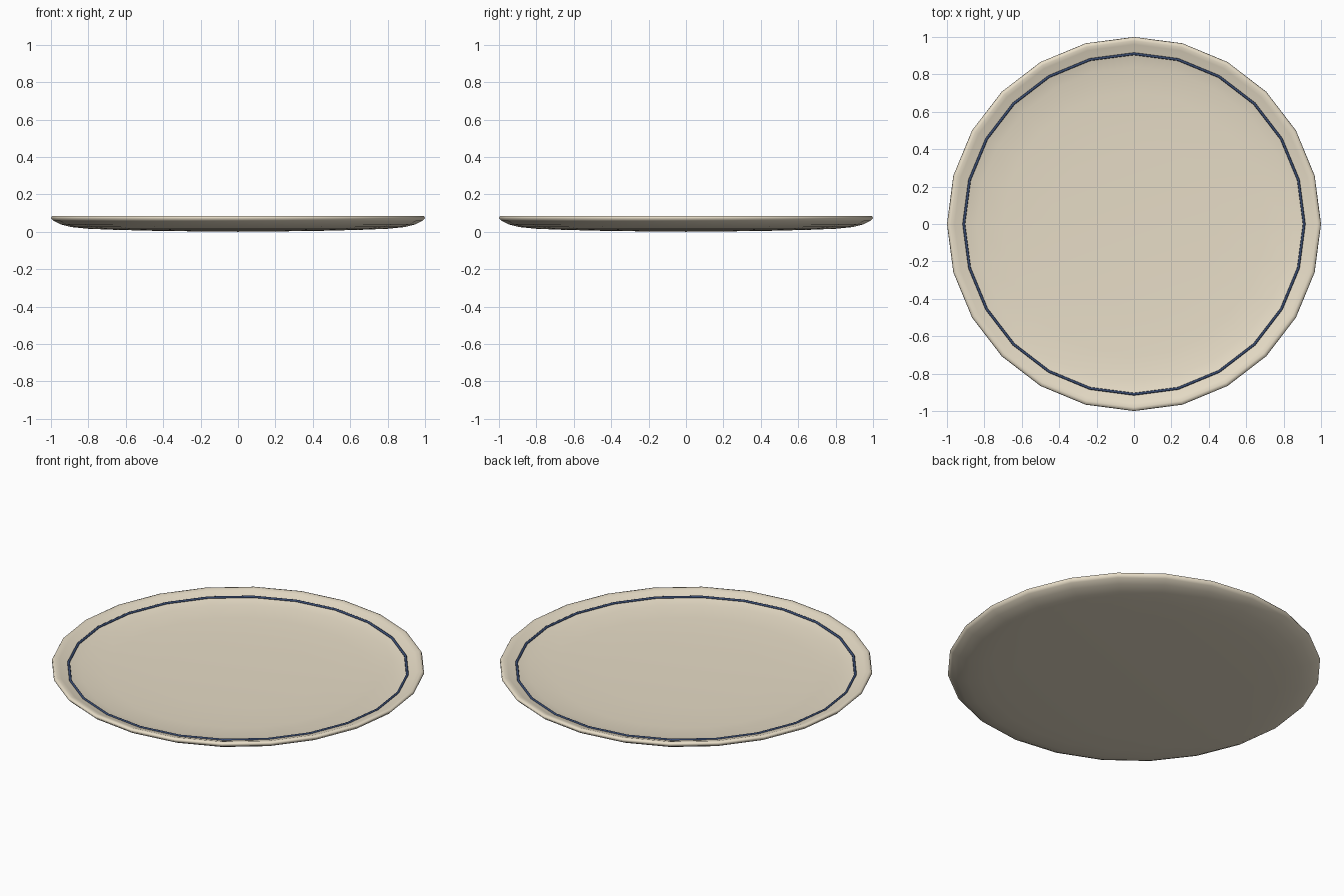
import bpy, bmesh
from math import cos, sin, tau

if "Cube" in bpy.data.objects:
    bpy.data.objects.remove(bpy.data.objects["Cube"])

SIDES = 24


def material(name, rgb):
    m = bpy.data.materials.new(name)
    m.diffuse_color = (*rgb, 1)
    m.use_nodes = True
    m.node_tree.nodes["Principled BSDF"].inputs["Base Color"].default_value = m.diffuse_color
    return m


def lathe(name, profile, mat, closed=False):
    """Spin (radius, z) points around z; radius 0 becomes a single pole."""
    bm = bmesh.new()
    rings = []
    for r, z in profile:
        if r == 0:
            rings.append([bm.verts.new((0, 0, z))] * SIDES)
        else:
            rings.append([bm.verts.new((r * cos(tau * i / SIDES), r * sin(tau * i / SIDES), z))
                          for i in range(SIDES)])
    pairs = list(zip(rings, rings[1:]))
    if closed:
        pairs.append((rings[-1], rings[0]))
    for a, b in pairs:
        for i in range(SIDES):
            j = (i + 1) % SIDES
            bm.faces.new(list(dict.fromkeys((a[i], a[j], b[j], b[i]))))
    bmesh.ops.recalc_face_normals(bm, faces=bm.faces)
    for f in bm.faces:
        f.smooth = True
    me = bpy.data.meshes.new(name)
    bm.to_mesh(me)
    bm.free()
    me.materials.append(mat)
    ob = bpy.data.objects.new(name, me)
    bpy.context.collection.objects.link(ob)
    return ob


cream = material("cream_glaze", (0.80, 0.72, 0.57))
navy = material("navy_glaze", (0.04, 0.07, 0.16))

# Plate body: underside, rounded lip, shallow dished top
lathe("plate", [
    (0, 0.0), (0.4, 0.004), (0.65, 0.01), (0.8, 0.016), (0.89, 0.025), (0.95, 0.04),
    (0.985, 0.058), (1.0, 0.073), (0.995, 0.083), (0.98, 0.085), (0.96, 0.079),
    (0.91, 0.061), (0.84, 0.047), (0.7, 0.037), (0.45, 0.030), (0, 0.026)], cream)

# Thin painted ring just inside the lip
R, T, Z = 0.91, 0.007, 0.063
lathe("rim_stripe", [(R + T * cos(tau * k / 8), Z + T * sin(tau * k / 8)) for k in range(8)],
      navy, closed=True)
